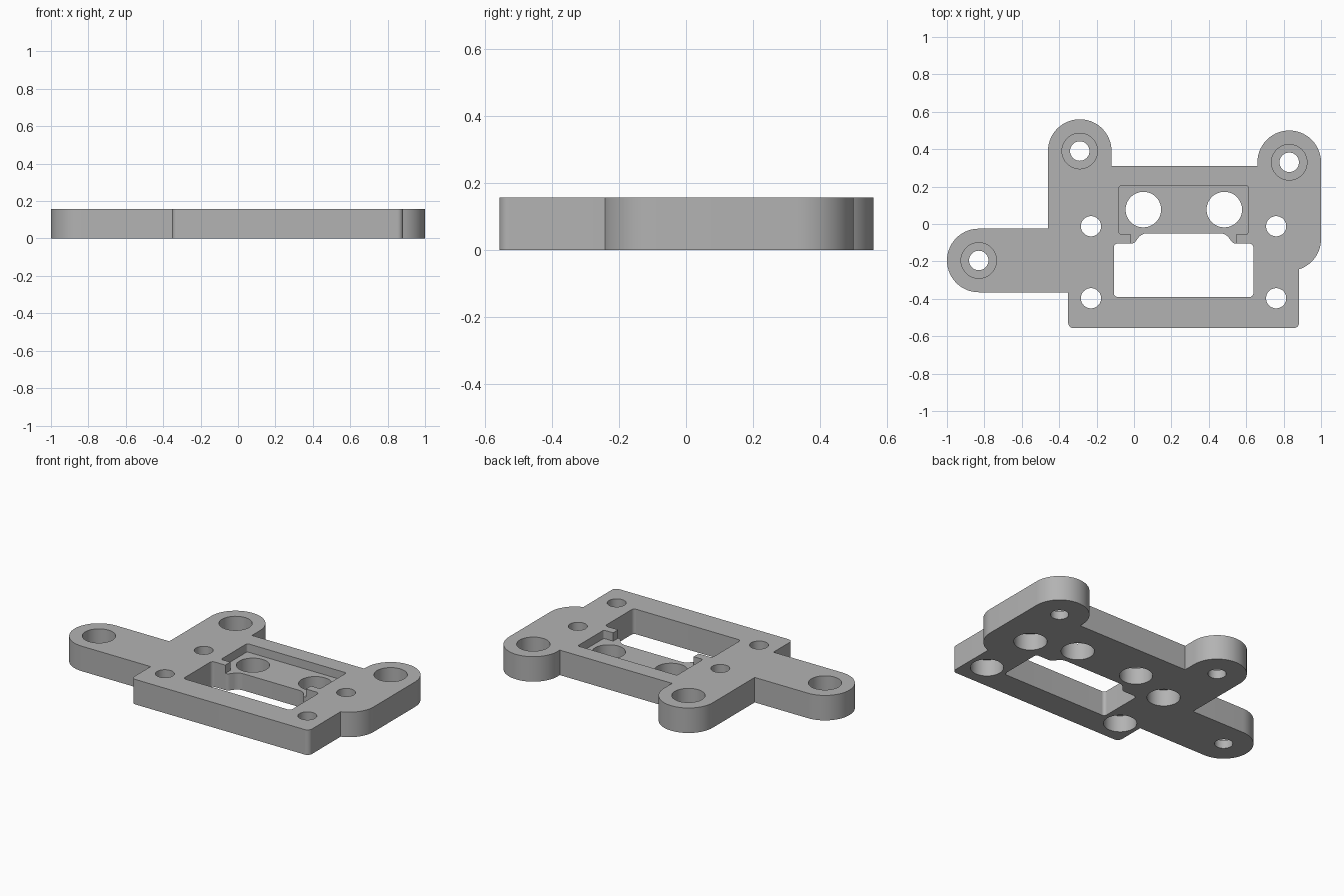
import bpy, bmesh, math
from mathutils import Vector

cube = bpy.data.objects.get("Cube")
if cube:
    bpy.data.objects.remove(cube, do_unlink=True)

T = 0.157            # plate thickness
LEDGE = T / 3        # thin web left under or over the counterbores
MID_X = 0.265        # centre line of the window and pocket

grey = bpy.data.materials.new("plate_grey")
grey.use_nodes = True
grey.diffuse_color = (0.45, 0.45, 0.45, 1)
grey.node_tree.nodes["Principled BSDF"].inputs["Base Color"].default_value = (0.45, 0.45, 0.45, 1)


def rounded(corners, steps=14):
    """Turn (x, y, radius) corners into an outline with filleted corners."""
    out = []
    for i, (x, y, r) in enumerate(corners):
        p = Vector((x, y, 0))
        if r == 0:
            pts = [p]
        else:
            a = (Vector((*corners[i - 1][:2], 0)) - p).normalized()
            b = (Vector((*corners[(i + 1) % len(corners)][:2], 0)) - p).normalized()
            half = a.angle(b) / 2
            centre = p + (a + b).normalized() * (r / math.sin(half))
            t = r / math.tan(half)
            start, end = (p + a * t - centre), (p + b * t - centre)
            pts = [centre + start.normalized().slerp(end.normalized(), k / steps) * r
                   for k in range(steps + 1)]
        for q in pts:
            if not out or (q - out[-1]).length > 0.002:
                out.append(q)
    return out


def circle(x, y, r, n=48):
    return [Vector((x + r * math.cos(2 * math.pi * k / n),
                    y + r * math.sin(2 * math.pi * k / n), 0)) for k in range(n)]


def prism(name, outline, z0, z1):
    bm = bmesh.new()
    face = bm.faces.new([bm.verts.new((p.x, p.y, z0)) for p in outline])
    top = bmesh.ops.extrude_face_region(bm, geom=[face])["geom"]
    bmesh.ops.translate(bm, vec=(0, 0, z1 - z0),
                        verts=[v for v in top if isinstance(v, bmesh.types.BMVert)])
    bmesh.ops.recalc_face_normals(bm, faces=bm.faces)
    mesh = bpy.data.meshes.new(name)
    bm.to_mesh(mesh)
    bm.free()
    mesh.materials.append(grey)
    obj = bpy.data.objects.new(name, mesh)
    bpy.context.collection.objects.link(obj)
    return obj


# Plate outline with three rounded ears
E = 0.17
plate = prism("mounting_plate", rounded([
    (-0.352, -0.557, 0.03), (0.883, -0.557, 0.03), (0.883, -0.242, 0),
    (1.0, -0.2035, E), (1.0, 0.5, E), (0.66, 0.5, E), (0.66, 0.31, 0),
    (-0.12, 0.31, 0), (-0.12, 0.56, E), (-0.46, 0.56, E), (-0.46, -0.025, 0),
    (-1.0, -0.025, E), (-1.0, -0.365, E), (-0.352, -0.365, 0)]), 0, T)


def cut(outline, z0=-0.1, z1=T + 0.1):
    cutter = prism("cutter", outline, z0, z1)
    cutter.hide_render = True
    mod = plate.modifiers.new("cut", "BOOLEAN")
    mod.operation, mod.solver, mod.object = "DIFFERENCE", "EXACT", cutter
    bpy.context.view_layer.objects.active = plate
    bpy.ops.object.modifier_apply(modifier=mod.name)
    bpy.data.objects.remove(cutter, do_unlink=True)


def mirrored(half):
    """Complete a right-hand half outline across the pocket centre line."""
    full = half + [(-x, y, r) for x, y, r in reversed(half)]
    return rounded([(x + MID_X, y, r) for x, y, r in full])


# Recessed pocket, then the window with its raised bay
cut(mirrored([(0.28, -0.2, 0), (0.28, -0.055, 0), (0.345, -0.055, 0.012),
              (0.345, 0.205, 0.012)]), z0=T - LEDGE)
cut(mirrored([(0.373, -0.39, 0.02), (0.373, -0.105, 0.02),
              (0.265, -0.105, 0.03), (0.225, -0.05, 0.06)]))

# Two large holes through the pocket floor
for x in (0.05, 0.483):
    cut(circle(x, 0.077, 0.095))

# Ear holes, counterbored from above
for x, y in ((-0.83, -0.195), (-0.29, 0.39), (0.83, 0.33)):
    cut(circle(x, y, 0.052))
    cut(circle(x, y, 0.095), z0=LEDGE)

# Body screw holes, counterbored from below
for x in (-0.23, 0.76):
    for y in (-0.012, -0.397):
        cut(circle(x, y, 0.054))
        cut(circle(x, y, 0.095), z1=T - LEDGE)

bpy.ops.object.select_all(action="DESELECT")
plate.select_set(True)
bpy.context.view_layer.objects.active = plate
bpy.ops.object.shade_smooth_by_angle(angle=math.radians(30))
